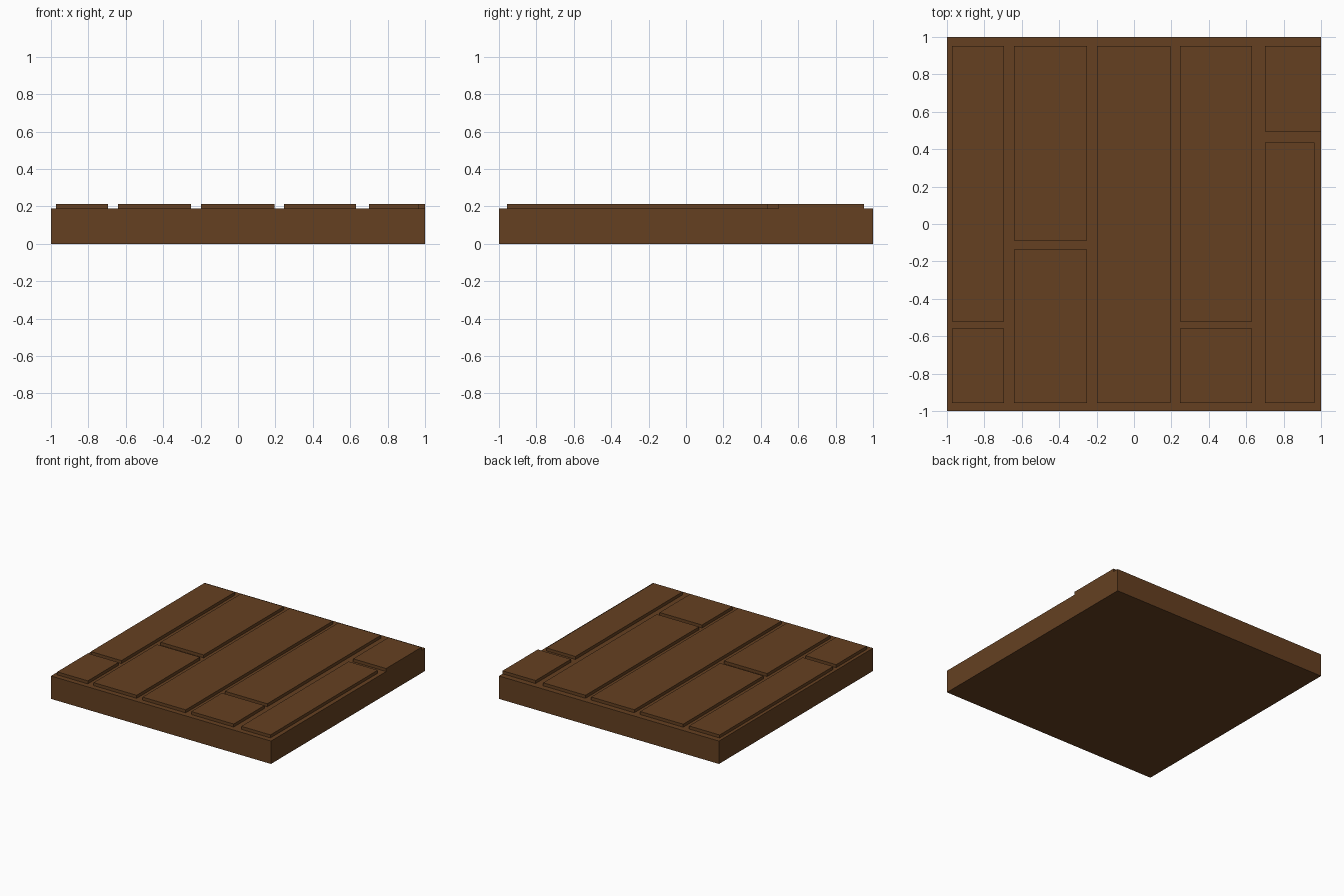
import bpy

if "Cube" in bpy.data.objects:
    bpy.data.objects.remove(bpy.data.objects["Cube"])

# Single wood colour
wood = bpy.data.materials.new("brown_wood")
wood.diffuse_color = (0.130, 0.051, 0.0152, 1.0)
wood.use_nodes = True
wood.node_tree.nodes["Principled BSDF"].inputs["Base Color"].default_value = wood.diffuse_color

BASE_TOP = 0.188
PLANK_TOP = 0.213
BACK, FRONT = 0.953, -0.957


def box(name, x0, x1, y0, y1, z0, z1):
    """Axis-aligned box between two corners."""
    bpy.ops.mesh.primitive_cube_add(size=1)
    ob = bpy.context.object
    ob.name = name
    for v in ob.data.vertices:
        v.co.x = x1 if v.co.x > 0 else x0
        v.co.y = y1 if v.co.y > 0 else y0
        v.co.z = z1 if v.co.z > 0 else z0
    ob.data.materials.append(wood)
    return ob


# Floor slab
box("floor_base", -1, 1, -1, 1, 0, BASE_TOP)

# Raised planks: x range, y range
planks = [
    (-0.973, -0.695, -0.521, BACK),
    (-0.973, -0.695, FRONT, -0.559),
    (-0.642, -0.251, -0.088, BACK),
    (-0.642, -0.251, FRONT, -0.136),
    (-0.198, 0.195, FRONT, BACK),
    (0.246, 0.631, -0.521, BACK),
    (0.246, 0.631, FRONT, -0.559),
    (0.700, 1.000, 0.495, BACK),   # runs flush to the right edge
    (0.700, 0.965, FRONT, 0.436),
]
for i, p in enumerate(planks, 1):
    box(f"plank_{i}", *p, BASE_TOP, PLANK_TOP)
